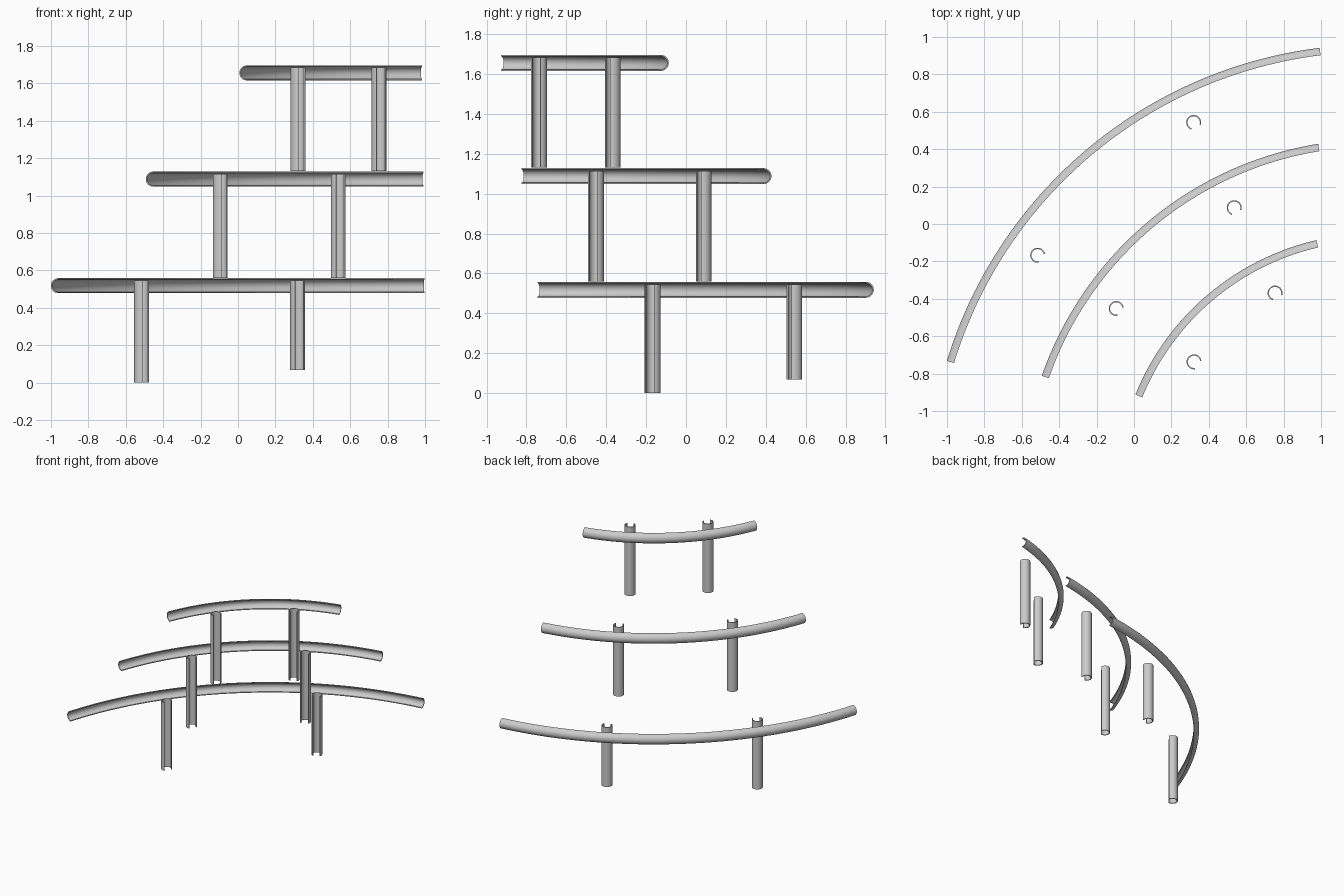
import bpy, bmesh
from math import cos, sin, radians, atan2, pi

if "Cube" in bpy.data.objects:
    bpy.data.objects.remove(bpy.data.objects["Cube"])

CX, CY = 1.286, -1.431      # shared centre of the concentric arcs
R_OUT, R_IN = 0.04, 0.033   # split-pipe radii


def c_profile(half_angle, n):
    """Closed outline of a split pipe whose solid side faces +u."""
    a = [-half_angle + 2 * half_angle * i / n for i in range(n + 1)]
    return ([(R_OUT * cos(t), R_OUT * sin(t)) for t in a]
            + [(R_IN * cos(t), R_IN * sin(t)) for t in reversed(a)])


def loft(name, rings):
    """Skin matching rings; caps are quads joining outer and inner walls."""
    bm = bmesh.new()
    rows = [[bm.verts.new(p) for p in ring] for ring in rings]
    n = len(rows[0])
    for a, b in zip(rows, rows[1:]):
        for i in range(n):
            j = (i + 1) % n
            bm.faces.new((a[i], a[j], b[j], b[i]))
    for row in (rows[0], rows[-1]):
        for i in range(n // 2 - 1):
            bm.faces.new((row[i], row[i + 1], row[n - 2 - i], row[n - 1 - i]))
    bmesh.ops.recalc_face_normals(bm, faces=bm.faces)
    me = bpy.data.meshes.new(name)
    bm.to_mesh(me)
    bm.free()
    ob = bpy.data.objects.new(name, me)
    bpy.context.collection.objects.link(ob)
    bpy.ops.object.select_all(action='DESELECT')
    ob.select_set(True)
    bpy.context.view_layer.objects.active = ob
    bpy.ops.object.shade_smooth_by_angle(angle=radians(35))


def rail(name, radius, a0, a1, z, steps=48):
    prof = c_profile(pi / 2, 16)
    rings = []
    for k in range(steps + 1):
        t = radians(a0 + (a1 - a0) * k / steps)
        rings.append([(CX + (radius + u) * cos(t), CY + (radius + u) * sin(t), z + v)
                      for u, v in prof])
    loft(name, rings)


def post(name, x, y, z0, z1):
    # the 90 degree slot faces the arc centre
    t = atan2(y - CY, x - CX)
    prof = [(x + u * cos(t) - v * sin(t), y + u * sin(t) + v * cos(t))
            for u, v in c_profile(radians(135), 24)]
    loft(name, [[(px, py, z) for px, py in prof] for z in (z0, z1)])


# Curved half-pipe rails, one per tier
rail("lower_rail", 2.351, 97.05, 163.0, 0.518)
rail("middle_rail", 1.844, 99.2, 160.8, 1.088)
rail("upper_rail", 1.340, 103.0, 157.9, 1.656)

# Slotted posts, two per tier
post("lower_post_left", -0.515, -0.167, 0.0, 0.545)
post("lower_post_right", 0.319, 0.543, 0.068, 0.545)
post("middle_post_left", -0.095, -0.452, 0.56, 1.115)
post("middle_post_right", 0.536, 0.087, 0.56, 1.115)
post("upper_post_left", 0.321, -0.737, 1.132, 1.684)
post("upper_post_right", 0.754, -0.369, 1.132, 1.684)
